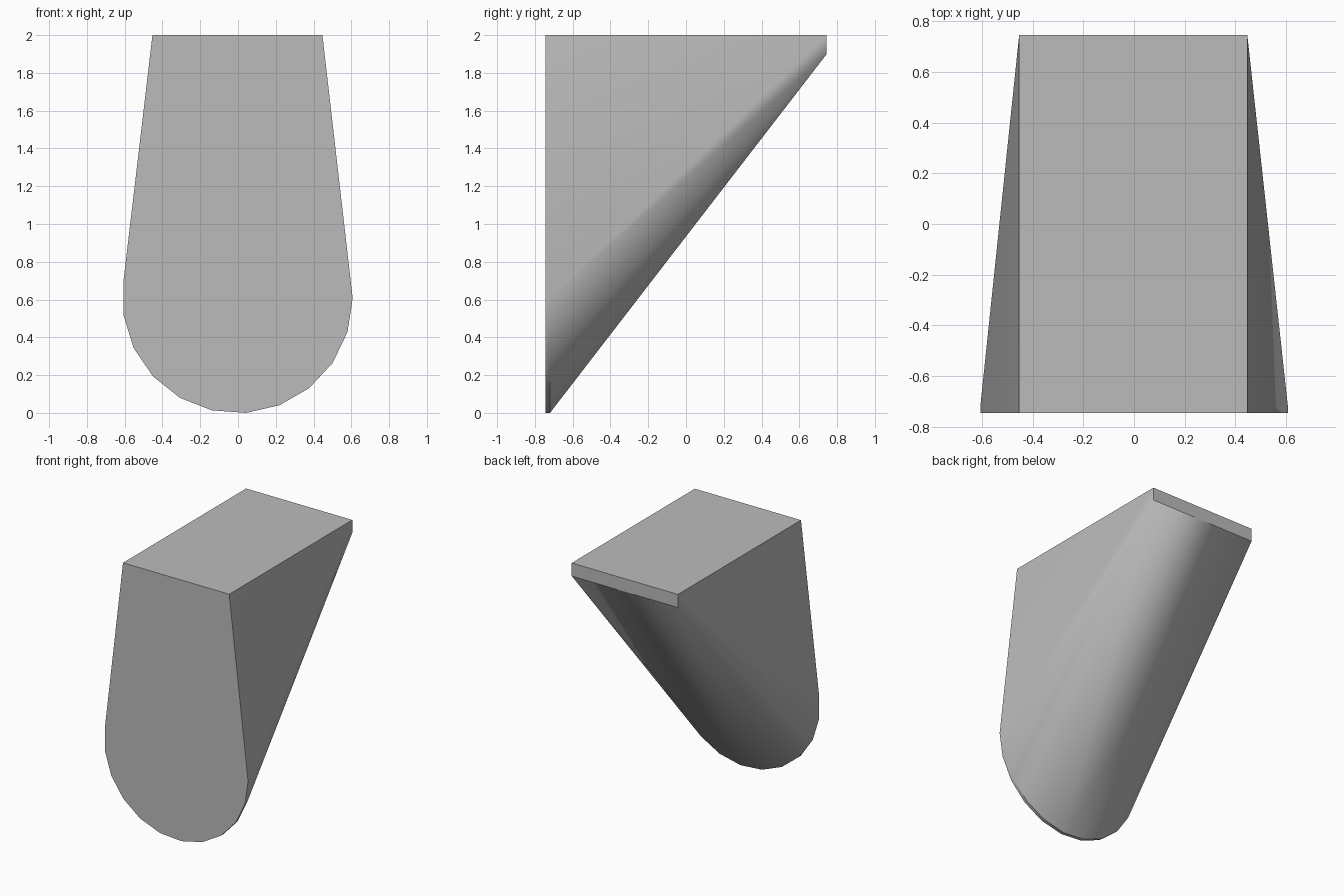
import bpy, bmesh, math

cube = bpy.data.objects.get("Cube")
if cube:
    bpy.data.objects.remove(cube, do_unlink=True)

SIDES, RADIUS, CX = 21, 0.61, -0.003
HALF_TOP, HALF_DEPTH, RIM, SLAB = 0.45, 0.745, 0.025, 0.1
CZ = RADIUS * math.cos(math.pi / SIDES / 2)

mat = bpy.data.materials.new("plain grey")
mat.use_nodes = True
grey = (0.5, 0.5, 0.5, 1)
mat.diffuse_color = grey
mat.node_tree.nodes["Principled BSDF"].inputs["Base Color"].default_value = grey

bm = bmesh.new()
# Thin round plate at the lower front
for i in range(SIDES):
    a = math.tau * i / SIDES
    for y in (-HALF_DEPTH, -HALF_DEPTH + RIM):
        bm.verts.new((CX + RADIUS * math.cos(a), y, CZ + RADIUS * math.sin(a)))
# Thin rectangular slab at the top
for x in (-HALF_TOP, HALF_TOP):
    for y in (-HALF_DEPTH, HALF_DEPTH):
        for z in (2 - SLAB, 2):
            bm.verts.new((CX + x, y, z))

# Wrap both in one tapering skin
bmesh.ops.convex_hull(bm, input=bm.verts[:])
bmesh.ops.delete(bm, geom=[v for v in bm.verts if not v.link_faces], context='VERTS')
bmesh.ops.dissolve_limit(bm, angle_limit=math.radians(0.3), verts=bm.verts[:], edges=bm.edges[:])
bmesh.ops.recalc_face_normals(bm, faces=bm.faces[:])

mesh = bpy.data.meshes.new("tapered_bracket")
bm.to_mesh(mesh)
bm.free()
mesh.materials.append(mat)
bracket = bpy.data.objects.new("tapered_bracket", mesh)
bpy.context.collection.objects.link(bracket)

bpy.ops.object.select_all(action='DESELECT')
bracket.select_set(True)
bpy.context.view_layer.objects.active = bracket
bpy.ops.object.shade_smooth_by_angle(angle=math.radians(30))
